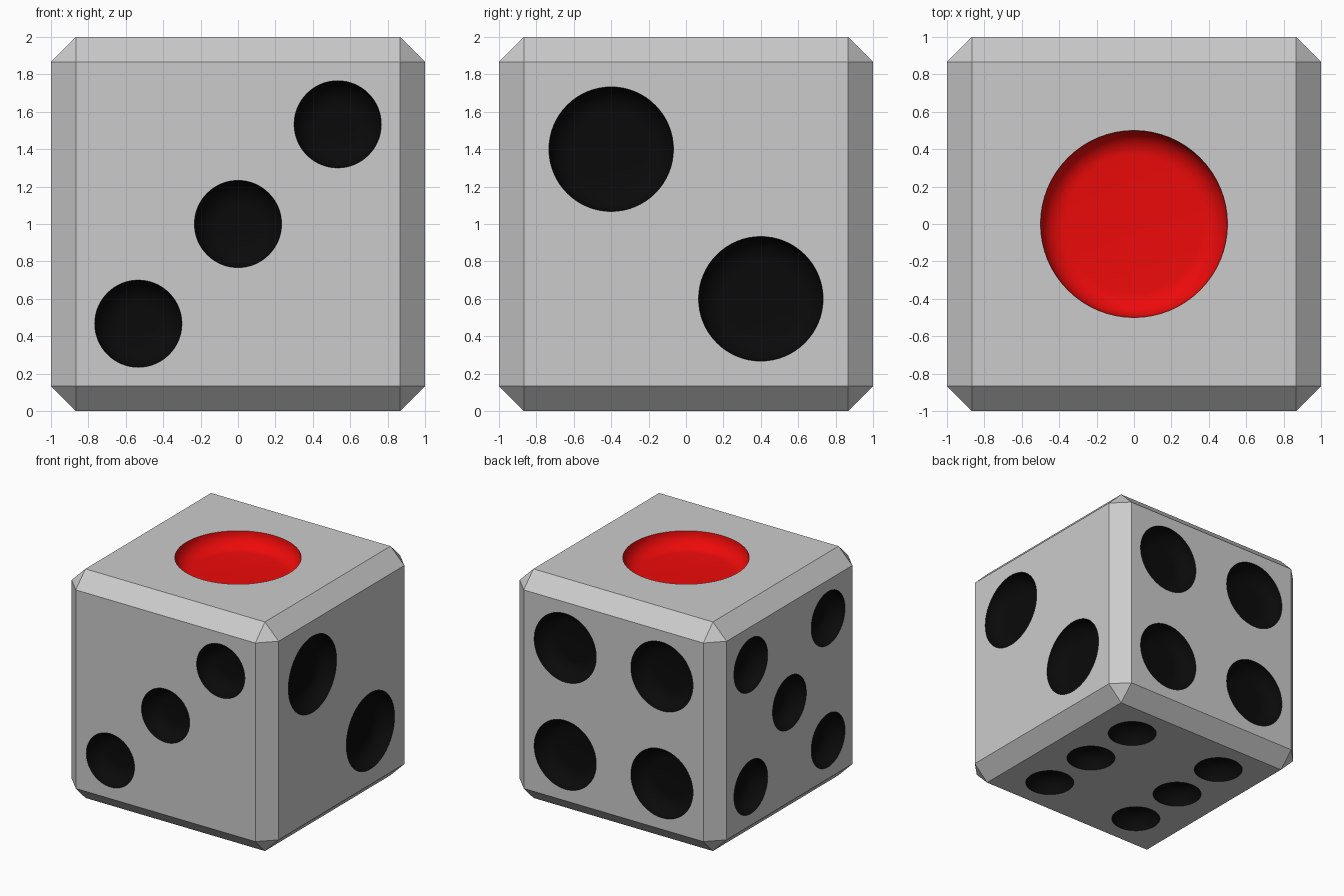
import bpy, bmesh
from math import sin, cos, pi
from mathutils import Vector

if "Cube" in bpy.data.objects:
    bpy.data.objects.remove(bpy.data.objects["Cube"])

DEPTH, SEGS, STEPS = 0.133, 64, 8


def material(name, rgb):
    m = bpy.data.materials.new(name)
    m.diffuse_color = (*rgb, 1)
    m.use_nodes = True
    m.node_tree.nodes["Principled BSDF"].inputs["Base Color"].default_value = m.diffuse_color
    return m


slots = [None, material("black", (0.003, 0.003, 0.003)), material("red", (0.85, 0.003, 0.003))]


def add_pip(bm, centre, normal, radius, mat):
    """Round plug: flat floor, quarter-round wall, poking out of the face."""
    n = Vector(normal)
    u = n.orthogonal().normalized()
    v = n.cross(u)
    prof = [(radius - DEPTH * (1 - cos(a)), -DEPTH * sin(a))
            for a in (pi / 2 * i / STEPS for i in range(STEPS + 1))]
    prof = [(radius, 0.06)] + prof
    rings = [[bm.verts.new(Vector(centre) + n * h + r * (u * cos(t) + v * sin(t)))
              for t in (2 * pi * i / SEGS for i in range(SEGS))] for r, h in prof]
    faces = [bm.faces.new(rings[0]), bm.faces.new(rings[-1][::-1])]
    for a, b in zip(rings, rings[1:]):
        for i in range(SEGS):
            j = (i + 1) % SEGS
            faces.append(bm.faces.new((a[i], b[i], b[j], a[j])))
    for f in faces:
        f.material_index = mat
        f.smooth = True
    faces[0].smooth = False


# die body: chamfered cube
bpy.ops.mesh.primitive_cube_add(size=2, location=(0, 0, 1))
die = bpy.context.object
die.name = "die_body"
bevel = die.modifiers.new("chamfer", 'BEVEL')
bevel.width, bevel.segments = 0.133, 1

# pip layout per side: normal, in-plane axes, radius, positions, colour slot
X, Y, Z = Vector((1, 0, 0)), Vector((0, 1, 0)), Vector((0, 0, 1))
a, b, c = 0.533, 0.467, 0.4
four = [(p, q) for p in (-b, b) for q in (-b, b)]
five = [(p, q) for p in (-a, a) for q in (-a, a)] + [(0, 0)]
six = [(p, q) for p in (-b, b) for q in (-a, 0, a)]
sides = [
    (Z, X, Y, 0.5, [(0, 0)], 2),
    (X, Y, Z, 0.333, [(-c, c), (c, -c)], 1),
    (-Y, X, Z, 0.233, [(-a, -a), (0, 0), (a, a)], 1),
    (Y, X, Z, 0.3, four, 1),
    (-X, Y, Z, 0.233, five, 1),
    (-Z, X, Y, 0.2, six, 1),
]
bm = bmesh.new()
for n, u, v, r, spots, mat in sides:
    for p, q in spots:
        add_pip(bm, n + u * p + v * q, n, r, mat)
bmesh.ops.recalc_face_normals(bm, faces=bm.faces)
mesh = bpy.data.meshes.new("pip_cutter")
bm.to_mesh(mesh)
bm.free()
cutter = bpy.data.objects.new("pip_cutter", mesh)
cutter.location.z = 1
bpy.context.collection.objects.link(cutter)
cutter.hide_render = True
for m in slots:
    die.data.materials.append(m)
    mesh.materials.append(m)

# carve the pips
cut = die.modifiers.new("pips", 'BOOLEAN')
cut.operation, cut.solver, cut.object = 'DIFFERENCE', 'EXACT', cutter
bpy.context.view_layer.update()
for name in ("chamfer", "pips"):
    bpy.ops.object.modifier_apply(modifier=name)
bpy.data.objects.remove(cutter)
